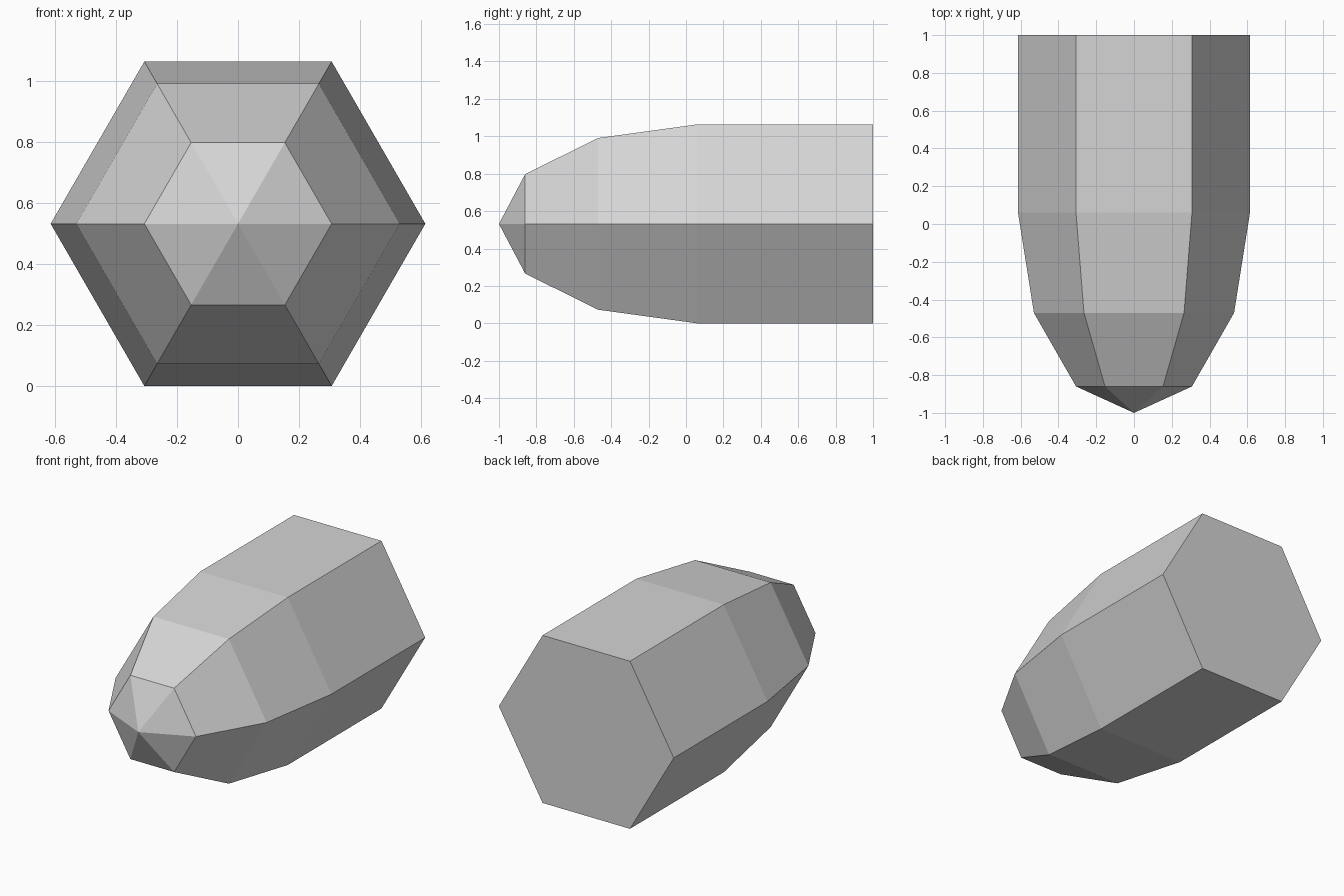
import bpy
import bmesh
from math import cos, sin, pi

cube = bpy.data.objects.get("Cube")
if cube:
    bpy.data.objects.remove(cube, do_unlink=True)

SIDES = 6
RADIUS = 0.614
CENTRE_Z = RADIUS * sin(pi / 3)

# Plain grey material
grey = bpy.data.materials.new("light grey")
grey.use_nodes = True
colour = (0.66, 0.66, 0.66, 1)
grey.diffuse_color = colour
grey.node_tree.nodes["Principled BSDF"].inputs["Base Color"].default_value = colour

# Hexagonal rings from back to nose: (y, radius)
profile = [(1.0, RADIUS), (0.06, RADIUS), (-0.47, 0.53), (-0.86, 0.307)]

bm = bmesh.new()
rings = []
for y, r in profile:
    rings.append([bm.verts.new((r * cos(2 * pi * i / SIDES), y,
                                CENTRE_Z + r * sin(2 * pi * i / SIDES)))
                  for i in range(SIDES)])

# Flat back, side panels and pointed nose
bm.faces.new(rings[0])
tip = bm.verts.new((0, -1, CENTRE_Z))
for i in range(SIDES):
    j = (i + 1) % SIDES
    for a, b in zip(rings, rings[1:]):
        bm.faces.new((a[i], a[j], b[j], b[i]))
    bm.faces.new((rings[-1][i], rings[-1][j], tip))
bmesh.ops.recalc_face_normals(bm, faces=bm.faces)

mesh = bpy.data.meshes.new("hexagonal_body")
bm.to_mesh(mesh)
bm.free()
mesh.materials.append(grey)
body = bpy.data.objects.new("hexagonal_body", mesh)
bpy.context.scene.collection.objects.link(body)
